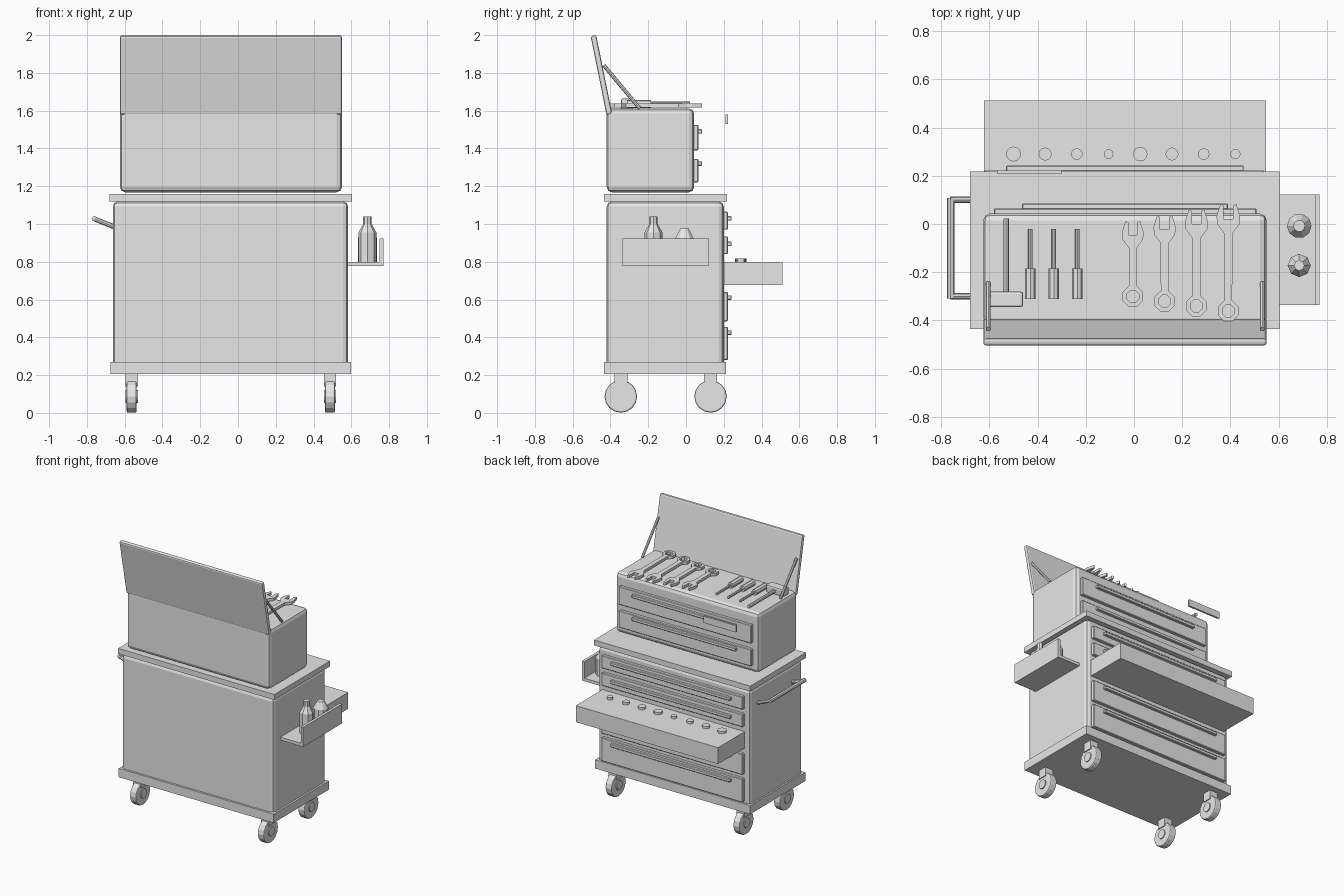
import bpy, bmesh
from math import pi, cos, sin
from mathutils import Vector

cube = bpy.data.objects.get("Cube")
if cube:
    bpy.data.objects.remove(cube, do_unlink=True)

grey = bpy.data.materials.new("plain_grey")
grey.use_nodes = True
grey.diffuse_color = (0.8, 0.8, 0.8, 1)
grey.node_tree.nodes["Principled BSDF"].inputs["Base Color"].default_value = grey.diffuse_color


def finish(name, bm):
    mesh = bpy.data.meshes.new(name)
    bmesh.ops.recalc_face_normals(bm, faces=bm.faces)
    bm.to_mesh(mesh)
    bm.free()
    mesh.materials.append(grey)
    ob = bpy.data.objects.new(name, mesh)
    bpy.context.collection.objects.link(ob)
    return ob


def box(name, x, y, z, bevel=0, segments=2):
    """Box from three (low, high) ranges, its origin at the centre."""
    bm = bmesh.new()
    bmesh.ops.create_cube(bm, size=1)
    bmesh.ops.scale(bm, verts=bm.verts, vec=[r[1] - r[0] for r in (x, y, z)])
    ob = finish(name, bm)
    ob.location = [(r[0] + r[1]) / 2 for r in (x, y, z)]
    if bevel:
        mod = ob.modifiers.new("Bevel", "BEVEL")
        mod.width, mod.segments = bevel, segments
    return ob


def rod(name, a, b, radius, sides=8):
    """Cylinder between two points."""
    a, b = Vector(a), Vector(b)
    bm = bmesh.new()
    bmesh.ops.create_cone(bm, cap_ends=True, segments=sides, radius1=radius,
                          radius2=radius, depth=(b - a).length)
    ob = finish(name, bm)
    ob.location = (a + b) / 2
    ob.rotation_euler = (b - a).to_track_quat("Z", "Y").to_euler()
    return ob


def lathe(name, x, y, profile, sides):
    """Turned solid from (radius, z) pairs, capped at both ends."""
    bm = bmesh.new()
    rings = [[bm.verts.new((x + r * cos(2 * pi * i / sides), y + r * sin(2 * pi * i / sides), z))
              for i in range(sides)] for r, z in profile]
    for low, high in zip(rings, rings[1:]):
        for i in range(sides):
            j = (i + 1) % sides
            bm.faces.new((low[i], low[j], high[j], high[i]))
    bm.faces.new(rings[0])
    bm.faces.new(rings[-1])
    return finish(name, bm)


def plate(name, outline, z, thick):
    """Flat outline extruded upwards."""
    bm = bmesh.new()
    face = bm.faces.new([bm.verts.new((px, py, z)) for px, py in outline])
    top = bmesh.ops.extrude_face_region(bm, geom=[face])["geom"]
    verts = [v for v in top if isinstance(v, bmesh.types.BMVert)]
    bmesh.ops.translate(bm, verts=verts, vec=(0, 0, thick))
    return finish(name, bm)


def ring(name, x, y, z, thick, outer, inner, sides=8):
    bm = bmesh.new()
    loops = []
    for r, h in ((outer, z), (outer, z + thick), (inner, z + thick), (inner, z)):
        loops.append([bm.verts.new((x + r * cos(2 * pi * (i + .5) / sides),
                                    y + r * sin(2 * pi * (i + .5) / sides), h)) for i in range(sides)])
    for k in range(4):
        a, b = loops[k], loops[(k + 1) % 4]
        for i in range(sides):
            j = (i + 1) % sides
            bm.faces.new((a[i], a[j], b[j], b[i]))
    return finish(name, bm)


# Cabinet, base tray and counter
box("base_tray", (-.675, .597), (-.435, .212), (.205, .27))
box("cabinet_body", (-.663, .583), (-.42, .2), (.22, 1.12), .028)
box("counter", (-.68, .603), (-.435, .218), (1.12, 1.16))

# Upper chest and its open lid
box("upper_chest", (-.625, .55), (-.42, .043), (1.168, 1.612), .028)
lid = box("lid", (-.625, .55), (-.463, -.433), (1.5765, 2.0015), .01)
lid.rotation_euler.x = .2
for side, x in (("right", -.604), ("left", .532)):
    rod(side + "_lid_strut", (x, -.435, 1.84), (x, -.245, 1.612), .01)


# Drawer fronts with bar handles
def drawer(name, x, y, z, handle_x, handle_z):
    box(name + "_front", x, (y - .01, y + .022), z, .004, 1)
    box(name + "_handle", handle_x, (y + .015, y + .042), (handle_z - .012, handle_z + .012), .004, 1)


for i, (low, high, grip) in enumerate(((1.39, 1.525, 1.49), (1.22, 1.345, 1.32))):
    drawer(f"chest_drawer_{i + 1}", (-.58, .508), .043, (low, high), (-.465, .39), grip)
for i, (low, high, grip) in enumerate(((.97, 1.065, 1.03), (.84, .935, .895),
                                       (.485, .64, .61), (.28, .455, .425))):
    drawer(f"cabinet_drawer_{i + 1}", (-.62, .54), .2, (low, high), (-.53, .455), grip)

# Pulled-out drawer with a row of sockets, and the name plate
box("open_drawer", (-.622, .547), (.19, .512), (.678, .8))
for i, r in enumerate((.031, .027, .024, .02, .03, .027, .024, .021)):
    lathe(f"socket_{i + 1}", -.5 + i * .1315, .29, ((r, .795), (r, .817)), 12)
box("blank_plate", (-.565, -.3), (.208, .222), (1.53, 1.58))

# Casters
for fb, y in (("rear", -.345), ("front", .13)):
    for side, x in (("right", -.563), ("left", .487)):
        name = f"{fb}_{side}_caster"
        box(name + "_fork", (x - .033, x + .033), (y - .034, y + .034), (.14, .206))
        wheel = rod(name + "_wheel", (x - .026, y, .087), (x + .026, y, .087), .086, 16)
        mod = wheel.modifiers.new("Bevel", "BEVEL")
        mod.width, mod.segments, mod.limit_method = .008, 2, "ANGLE"
        rod(name + "_hub", (x - .033, y, .087), (x + .033, y, .087), .034, 12)

# Push handle on the right side
rod("push_bar", (-.76, -.308, 1.027), (-.76, .108, 1.027), .015)
for i, y in enumerate((-.3, .1)):
    rod(f"push_arm_{i + 1}", (-.655, y, .985), (-.76, y, 1.027), .013)

# Side shelf with two bottles
box("shelf_floor", (.575, .765), (-.335, .122), (.778, .8))
box("shelf_lip", (.75, .77), (-.335, .122), (.778, .922))
lathe("tall_bottle", .685, -.172, ((.048, .8), (.048, .955), (.022, 1.0), (.022, 1.04)), 8)
lathe("squat_bottle", .685, -.008, ((.051, .8), (.051, .925), (.024, .975)), 10)

# Wrenches laid on the chest
TOP = 1.612
for i in range(4):
    x = -.005 + i * .132
    end, jaw = -.3 - i * .02, -.045 + i * .022
    s = 1 + i * .03
    half = [(.018, 0), (.018, .05), (.03, .058), (.045, .01), (.042, -.02), (.016, -.055)]
    half = [(px * s, jaw + py * s) for px, py in half] + [(.016, end + .036)]
    outline = [(x + px, py) for px, py in half] + [(x - px, py) for px, py in reversed(half)]
    plate(f"wrench_{i + 1}_jaw", outline, TOP + .006, .02)
    ring(f"wrench_{i + 1}_ring", x, end, TOP + .006, .02, .046, .027)

# Screwdrivers
for i in range(3):
    x = -.43 + i * .0975
    rod(f"screwdriver_{i + 1}_grip", (x, -.312, TOP + .023), (x, -.185, TOP + .023), .022)
    rod(f"screwdriver_{i + 1}_shaft", (x, -.19, TOP + .023), (x, -.02, TOP + .023), .009)

# Hammer
rod("hammer_handle", (-.53, -.3, TOP + .024), (-.53, .022, TOP + .024), .012)
box("hammer_head", (-.605, -.46), (-.345, -.28), (TOP - .005, TOP + .053), .01)
